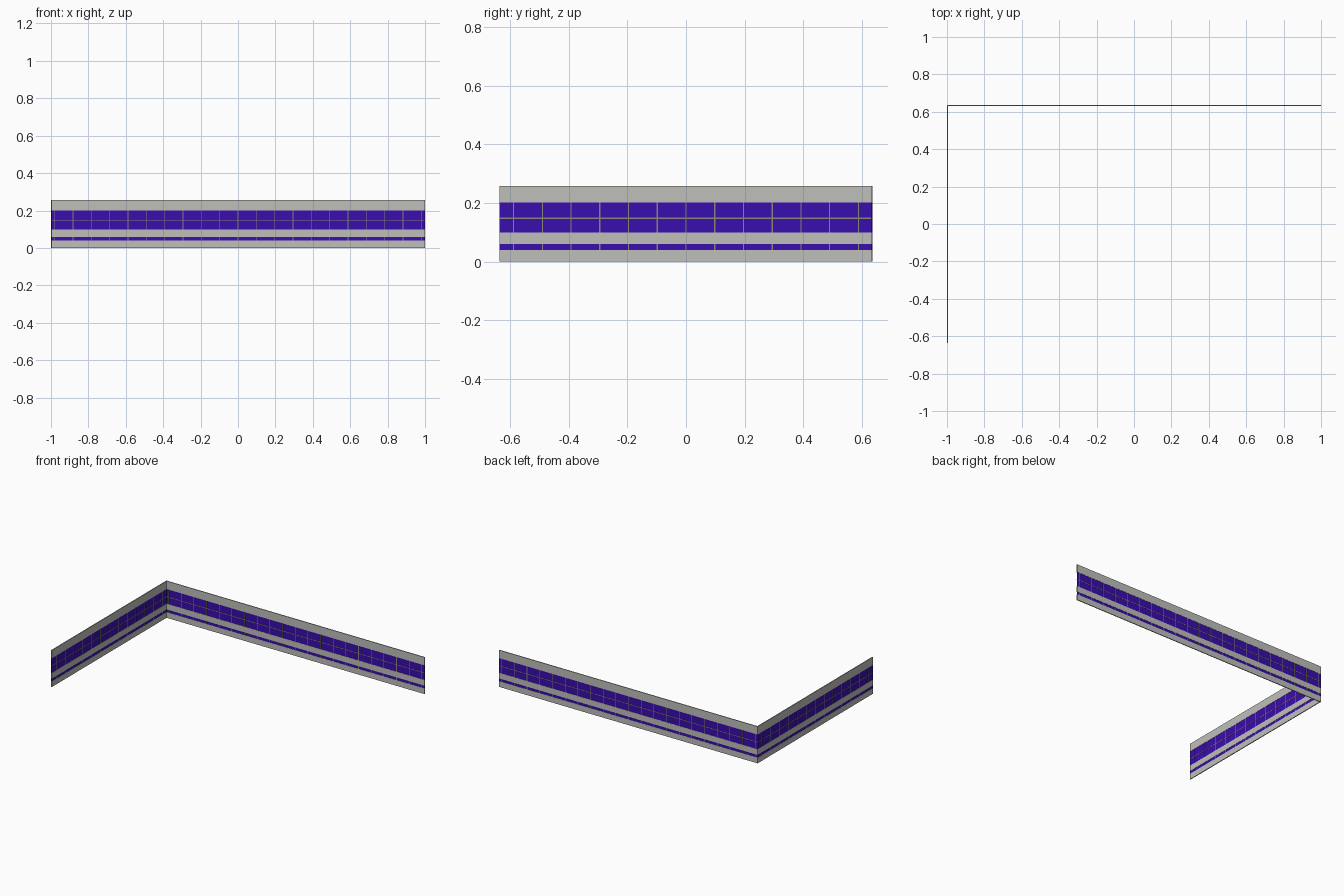
import bpy

if "Cube" in bpy.data.objects:
    bpy.data.objects.remove(bpy.data.objects["Cube"])

T = 0.006            # wall thickness
HX, HY, H = 1.0, 0.637, 0.257
STEP = 0.098         # window module


def material(name, rgb):
    m = bpy.data.materials.new(name)
    m.diffuse_color = (*rgb, 1)
    m.use_nodes = True
    m.node_tree.nodes["Principled BSDF"].inputs["Base Color"].default_value = m.diffuse_color
    return m


GREY = material("concrete grey", (0.52, 0.52, 0.50))
GLASS = material("violet glass", (0.042, 0.004, 0.42))
FRAME = material("frame grey", (0.25, 0.25, 0.19))


def box(name, lo, hi, mat):
    bpy.ops.mesh.primitive_cube_add(size=1, location=[(a + b) / 2 for a, b in zip(lo, hi)])
    o = bpy.context.object
    o.name = name
    o.scale = [b - a for a, b in zip(lo, hi)]
    bpy.ops.object.transform_apply(location=False, rotation=False, scale=True)
    o.data.materials.append(mat)


def wall_box(name, axis, a0, a1, z0, z1, depth, mat):
    """Box in the back wall (axis x) or the left wall (axis y), centred in its thickness."""
    if axis == "x":
        c = HY - T / 2
        box(name, (a0, c - depth / 2, z0), (a1, c + depth / 2, z1), mat)
    else:
        c = -HX + T / 2
        box(name, (c - depth / 2, a0, z0), (c + depth / 2, a1, z1), mat)


for wall, axis, a0, a1 in (("back", "x", -HX, HX), ("left", "y", -HY, HY - T)):
    # solid wall bands
    for part, z0, z1 in (("base", 0, 0.04), ("middle", 0.059, 0.099), ("parapet", 0.201, H)):
        wall_box(f"{wall}_{part}_band", axis, a0, a1, z0, z1, T, GREY)
    # glazing strips, slightly recessed
    for part, z0, z1 in (("lower", 0.04, 0.059), ("upper", 0.099, 0.201)):
        wall_box(f"{wall}_{part}_glass", axis, a0, a1, z0, z1, T * 0.5, GLASS)
    # horizontal bar across the upper glazing
    wall_box(f"{wall}_transom", axis, a0, a1, 0.1455, 0.1495, T * 0.9, FRAME)
    # regularly spaced upright bars
    n = int(a1 / STEP)
    for k in range(-n, n + 1):
        p = k * STEP
        wall_box(f"{wall}_mullion", axis, p - 0.002, p + 0.002, 0.099, 0.201, T * 0.9, FRAME)
        wall_box(f"{wall}_low_mullion", axis, p - 0.002, p + 0.002, 0.04, 0.059, T * 0.9, FRAME)
